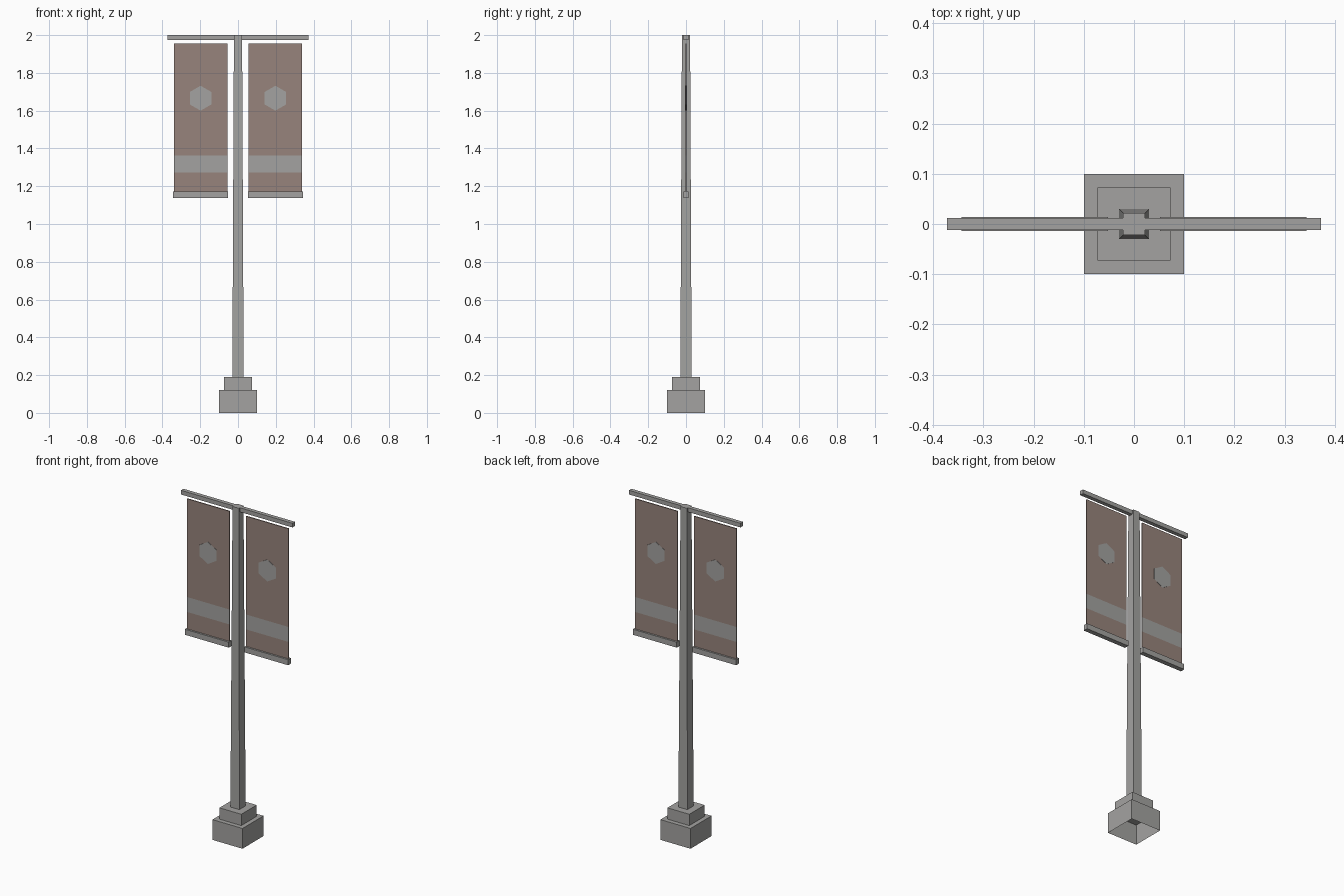
import bpy
import bmesh
import math
from mathutils import Matrix

if "Cube" in bpy.data.objects:
    bpy.data.objects.remove(bpy.data.objects["Cube"], do_unlink=True)


def material(name, color):
    mat = bpy.data.materials.new(name)
    mat.use_nodes = True
    mat.diffuse_color = color
    mat.node_tree.nodes["Principled BSDF"].inputs["Base Color"].default_value = color
    return mat


metal = material("grey_metal", (0.37, 0.365, 0.355, 1))
cloth = material("brown_cloth", (0.31, 0.23, 0.20, 1))


def finish(name, bm, mats):
    mesh = bpy.data.meshes.new(name)
    bmesh.ops.recalc_face_normals(bm, faces=bm.faces)
    bm.to_mesh(mesh)
    bm.free()
    for mat in mats:
        mesh.materials.append(mat)
    obj = bpy.data.objects.new(name, mesh)
    bpy.context.collection.objects.link(obj)
    return obj


def box(name, x, y, z, taper=1.0, open_bottom=False):
    """Box from (min, max) ranges; the top may taper and the bottom may be open."""
    bm = bmesh.new()
    bmesh.ops.create_cube(bm, size=1)
    for v in bm.verts:
        k = taper if v.co.z > 0 else 1
        v.co.x = k * (x[1] if v.co.x > 0 else x[0])
        v.co.y = k * (y[1] if v.co.y > 0 else y[0])
        v.co.z = z[1] if v.co.z > 0 else z[0]
    bm.normal_update()
    if open_bottom:
        down = [f for f in bm.faces if f.normal.z < -0.9]
        bmesh.ops.delete(bm, geom=down, context='FACES_ONLY')
    return finish(name, bm, [metal])


def banner(name, x):
    """Thin cloth with a contrasting stripe cut in by height."""
    bm = bmesh.new()
    bmesh.ops.create_cube(bm, size=1)
    bottom, top, stripe = 1.17, 1.955, (1.273, 1.363)
    width = abs(x[1] - x[0])
    bmesh.ops.scale(bm, vec=(width, 0.006, top - bottom), verts=bm.verts)
    bmesh.ops.translate(bm, vec=(sum(x) / 2, 0, (top + bottom) / 2), verts=bm.verts)
    for z in stripe:
        geom = bm.verts[:] + bm.edges[:] + bm.faces[:]
        bmesh.ops.bisect_plane(bm, geom=geom, plane_co=(0, 0, z), plane_no=(0, 0, 1))
    for f in bm.faces:
        f.material_index = int(stripe[0] < f.calc_center_median().z < stripe[1])
    return finish(name, bm, [cloth, metal])


def emblem(name, x):
    """Pointed-top hexagon plate, showing on both sides of the cloth."""
    bm = bmesh.new()
    place = Matrix.Translation((x, 0, 1.666)) @ Matrix.Rotation(math.pi / 2, 4, 'X')
    bmesh.ops.create_cone(bm, cap_ends=True, segments=6, radius1=0.066,
                          radius2=0.066, depth=0.009, matrix=place)
    # Turn the plate if a flat side rather than a corner is on top
    if max(v.co.z for v in bm.verts) < 1.666 + 0.06:
        bmesh.ops.rotate(bm, cent=(x, 0, 1.666), verts=bm.verts,
                         matrix=Matrix.Rotation(math.pi / 6, 3, 'Y'))
    return finish(name, bm, [metal])


# Stepped footing and tapered square post
box("base_block", (-0.1, 0.1), (-0.1, 0.1), (0, 0.122), open_bottom=True)
box("base_step", (-0.073, 0.073), (-0.073, 0.073), (0.122, 0.19), open_bottom=True)
box("post", (-0.03, 0.03), (-0.03, 0.03), (0.19, 2.0), taper=0.72, open_bottom=True)

# Arm, banner, emblem and bottom rail on each side
for side, s in (("left", 1), ("right", -1)):
    def span(a, b):
        return tuple(sorted((s * a, s * b)))
    box(side + "_arm", span(0.021, 0.372), (-0.012, 0.012), (1.975, 2.0))
    banner(side + "_banner", span(0.055, 0.338))
    emblem(side + "_emblem", s * 0.198)
    box(side + "_bottom_rail", span(0.052, 0.344), (-0.014, 0.014), (1.138, 1.171))
